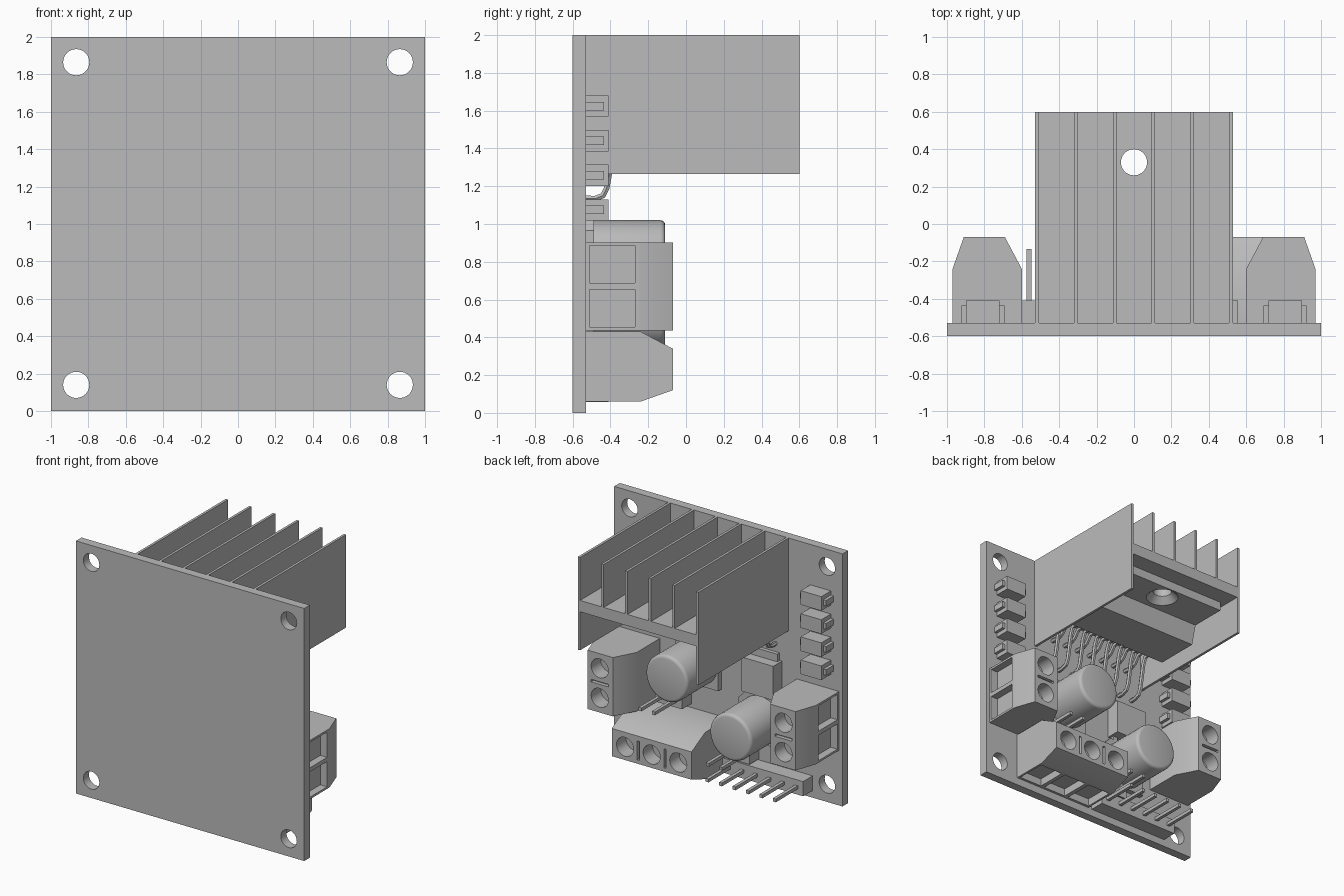
import bpy, bmesh, math
from mathutils import Matrix, Vector

cube = bpy.data.objects.get("Cube")
if cube:
    bpy.data.objects.remove(cube, do_unlink=True)

grey = bpy.data.materials.new("plain_grey")
grey.use_nodes = True
grey.diffuse_color = (0.5, 0.5, 0.5, 1)
grey.node_tree.nodes["Principled BSDF"].inputs["Base Color"].default_value = (0.5, 0.5, 0.5, 1)

BOARD = -0.53  # rear surface that carries the components


def finish(name, bm):
    bmesh.ops.recalc_face_normals(bm, faces=bm.faces)
    mesh = bpy.data.meshes.new(name)
    bm.to_mesh(mesh)
    bm.free()
    mesh.materials.append(grey)
    ob = bpy.data.objects.new(name, mesh)
    bpy.context.collection.objects.link(ob)
    return ob


def activate(ob):
    bpy.ops.object.select_all(action='DESELECT')
    ob.select_set(True)
    bpy.context.view_layer.objects.active = ob


def smooth(ob):
    activate(ob)
    bpy.ops.object.shade_smooth_by_angle(angle=math.radians(35))


def box(bm, x, y, z):
    """Add a box from three (low, high) ranges."""
    size = [b - a for a, b in (x, y, z)]
    mid = [(a + b) / 2 for a, b in (x, y, z)]
    bmesh.ops.create_cube(bm, size=1, matrix=Matrix.Translation(mid) @ Matrix.Diagonal((*size, 1)))


def tube(bm, centre, r1, r2, depth, axis='Z'):
    turn = Matrix.Rotation(-math.pi / 2, 4, 'X') if axis == 'Y' else Matrix()
    bmesh.ops.create_cone(bm, cap_ends=True, segments=32, radius1=r1, radius2=r2,
                          depth=depth, matrix=Matrix.Translation(centre) @ turn)


def prism(bm, profile, start, end):
    """Extrude a (y, z) outline along x."""
    face = bm.faces.new([bm.verts.new((start, y, z)) for y, z in profile])
    out = bmesh.ops.extrude_face_region(bm, geom=[face])
    bmesh.ops.translate(bm, vec=(end - start, 0, 0),
                        verts=[v for v in out["geom"] if isinstance(v, bmesh.types.BMVert)])


def cut(ob, bm):
    cutter = finish("cutter", bm)
    cutter.hide_render = True
    mod = ob.modifiers.new("cut", 'BOOLEAN')
    mod.operation, mod.solver, mod.object = 'DIFFERENCE', 'EXACT', cutter
    activate(ob)
    bpy.ops.object.modifier_apply(modifier=mod.name)
    bpy.data.objects.remove(cutter, do_unlink=True)
    smooth(ob)


# Circuit board with four mounting holes
bm = bmesh.new()
box(bm, (-1, 1), (-0.6, BOARD), (0, 2))
board = finish("circuit_board", bm)
bm = bmesh.new()
for x in (-0.865, 0.865):
    for z in (0.14, 1.865):
        tube(bm, (x, -0.56, z), 0.07, 0.07, 0.3, 'Y')
cut(board, bm)

# Heatsink: base plate, inner fins above it, outer fins hanging lower
bm = bmesh.new()
box(bm, (-0.52, 0.52), (BOARD, 0.6), (1.57, 1.66))
base = finish("heatsink_base", bm)
bm = bmesh.new()
tube(bm, (0, 0.33, 1.6), 0.07, 0.07, 0.3)
cut(base, bm)
bm = bmesh.new()
for i in range(6):
    x = -0.518 + i * 0.2072
    low = 1.265 if i in (0, 5) else 1.65
    box(bm, (x - 0.01, x + 0.01), (BOARD, 0.6), (low, 2))
finish("heatsink_fins", bm)

# Driver chip: metal tab with countersunk hole, bevelled body
bm = bmesh.new()
box(bm, (-0.46, 0.46), (-0.35, 0.46), (1.5, 1.57))
tab = finish("driver_tab", bm)
bm = bmesh.new()
tube(bm, (0, 0.33, 1.52), 0.13, 0.07, 0.06)
cut(tab, bm)
bm = bmesh.new()
tube(bm, (0, 0.33, 1.55), 0.07, 0.07, 0.3)
cut(tab, bm)
bm = bmesh.new()
prism(bm, [(-0.35, 1.5), (-0.35, 1.46), (-0.22, 1.35), (0.13, 1.35), (0.17, 1.5)], -0.46, 0.46)
finish("driver_body", bm)

# Fifteen chip leads bent into two rows
leads = bpy.data.curves.new("driver_leads", 'CURVE')
leads.dimensions = '3D'
leads.bevel_depth, leads.bevel_resolution, leads.use_fill_caps = 0.017, 1, True
long_path = [(-0.3, 1.45), (-0.36, 1.44), (-0.385, 1.38), (-0.42, 1.19), (-0.44, 1.15), (-0.48, 1.135), (-0.55, 1.135)]
short_path = [(-0.3, 1.45), (-0.37, 1.44), (-0.41, 1.39), (-0.45, 1.37), (-0.55, 1.37)]
for i in range(15):
    path = short_path if i % 2 else long_path
    spline = leads.splines.new('POLY')
    spline.points.add(len(path) - 1)
    for p, (y, z) in zip(spline.points, path):
        p.co = ((i - 7) * 0.059, y, z, 1)
lead_ob = bpy.data.objects.new("driver_leads", leads)
bpy.context.collection.objects.link(lead_ob)
leads.materials.append(grey)
activate(lead_ob)
bpy.ops.object.convert(target='MESH')
smooth(bpy.context.object)


# Screw terminals: length on local x, outward on local y, height on local z
def terminal(name, ways, origin, along, outward):
    length = ways * 0.233
    bm = bmesh.new()
    prism(bm, [(0, 0), (0, 0.29), (0.09, 0.46), (0.31, 0.46), (0.37, 0.29), (0.37, 0)],
          -length / 2, length / 2)
    ob = finish(name, bm)
    bm = bmesh.new()
    for i in range(ways):
        c = (i - (ways - 1) / 2) * 0.233
        tube(bm, (c, 0.205, 0.46), 0.075, 0.075, 0.24)
        box(bm, (c - 0.1, c + 0.1), (0.31, 0.4), (0.02, 0.26))
        if i:
            s = c - 0.1165
            box(bm, (s - 0.01, s + 0.01), (0.13, 0.28), (0.43, 0.5))
    cut(ob, bm)
    frame = Matrix((along, outward, (0, 1, 0))).transposed().to_4x4()
    ob.data.transform(Matrix.Translation(origin) @ frame)


terminal("left_terminal", 2, (0.6, BOARD, 0.67), (0, 0, 1), (1, 0, 0))
terminal("right_terminal", 2, (-0.6, BOARD, 0.67), (0, 0, -1), (-1, 0, 0))
terminal("bottom_terminal", 3, (0.35, BOARD, 0.43), (1, 0, 0), (0, 0, -1))

# Electrolytic capacitors on chamfered square bases
for name, x, z in (("upper_capacitor", 0.25, 0.835), ("lower_capacitor", -0.31, 0.52)):
    bm = bmesh.new()
    tube(bm, (x, -0.3, z), 0.185, 0.185, 0.38, 'Y')
    rim = [e for e in bm.edges if all(v.co.y > -0.2 for v in e.verts)]
    bmesh.ops.bevel(bm, geom=rim, offset=0.025, segments=3, profile=0.5, affect='EDGES')
    smooth(finish(name, bm))
    bm = bmesh.new()
    box(bm, (x - 0.19, x + 0.19), (BOARD, -0.488), (z - 0.19, z + 0.19))
    corners = [e for e in bm.edges if e.verts[0].co.x > x and e.verts[1].co.x > x
               and abs(e.verts[0].co.y - e.verts[1].co.y) > 0.01]
    bmesh.ops.bevel(bm, geom=corners, offset=0.06, segments=1, affect='EDGES')
    finish(name + "_base", bm)

# Surface diodes in a column on each side
bm = bmesh.new()
for side in (-1, 1):
    for i in range(4):
        z = 1.075 + i * 0.183
        x = side * 0.808
        box(bm, (x - 0.09, x + 0.09), (BOARD, -0.41), (z - 0.056, z + 0.056))
        box(bm, (x - 0.115, x + 0.115), (BOARD, -0.435), (z - 0.023, z + 0.023))
finish("diodes", bm)

# Voltage regulator with tab and two legs
bm = bmesh.new()
box(bm, (-0.47, -0.19), (BOARD, -0.42), (0.74, 1.01))
box(bm, (-0.45, -0.21), (BOARD, -0.5), (1.0, 1.07))
for x in (-0.43, -0.23):
    box(bm, (x - 0.02, x + 0.02), (BOARD, -0.49), (0.64, 0.75))
finish("voltage_regulator", bm)


# Pin headers
def header(name, first, count, z):
    bm = bmesh.new()
    box(bm, (first - 0.059, first + (count - 0.5) * 0.118), (BOARD, -0.41), (z - 0.058, z + 0.058))
    for i in range(count):
        x = first + i * 0.118
        box(bm, (x - 0.013, x + 0.013), (-0.42, -0.135), (z - 0.013, z + 0.013))
    finish(name, bm)


header("control_header", -0.68, 6, 0.115)
header("enable_header", -0.21, 2, 0.24)
header("supply_header", 0.38, 2, 0.52)
